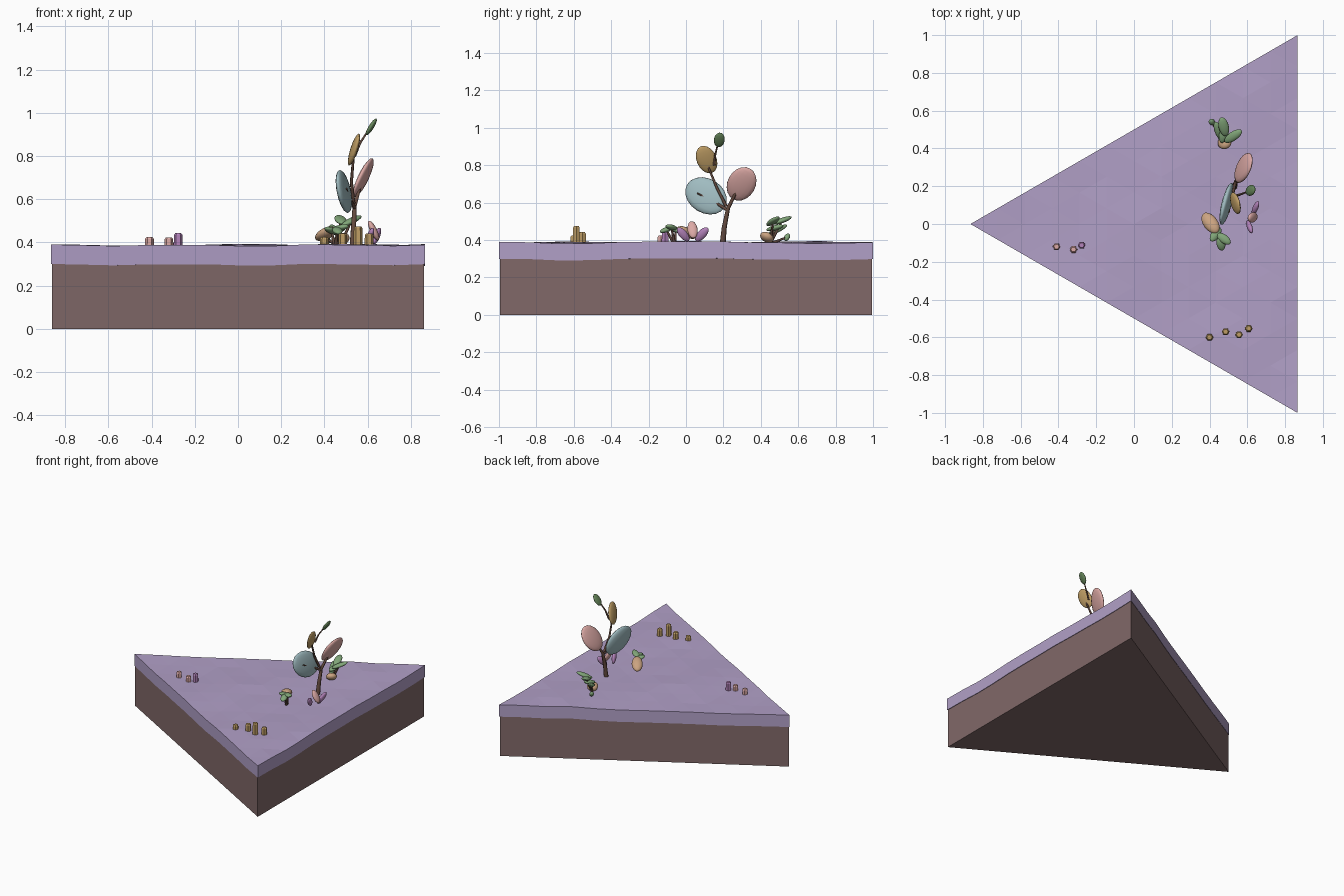
import bpy, bmesh, math, random
from mathutils import Vector, Matrix

if "Cube" in bpy.data.objects:
    bpy.data.objects.remove(bpy.data.objects["Cube"])

random.seed(4)


def material(name, rgb):
    m = bpy.data.materials.new(name)
    m.diffuse_color = (*rgb, 1)
    m.use_nodes = True
    m.node_tree.nodes["Principled BSDF"].inputs["Base Color"].default_value = m.diffuse_color
    return m


MOSS = material("moss", (0.44, 0.35, 0.57))
SOIL = material("soil", (0.22, 0.14, 0.14))
BARK = material("bark", (0.13, 0.07, 0.05))
BLUE = material("blue", (0.35, 0.50, 0.53))
PINK = material("pink", (0.72, 0.40, 0.38))
GOLD = material("gold", (0.52, 0.34, 0.13))
GREEN = material("green", (0.22, 0.38, 0.19))
DARK_GREEN = material("dark_green", (0.13, 0.23, 0.10))
TAN = material("tan", (0.60, 0.37, 0.22))
PURPLE = material("purple", (0.46, 0.23, 0.50))


def finish(bm, name, mat, smooth=False):
    bmesh.ops.recalc_face_normals(bm, faces=bm.faces)
    me = bpy.data.meshes.new(name)
    bm.to_mesh(me)
    bm.free()
    me.materials.append(mat)
    for p in me.polygons:
        p.use_smooth = smooth
    ob = bpy.data.objects.new(name, me)
    bpy.context.collection.objects.link(ob)
    return ob


def leaf(name, centre, along, width, thick, mat, normal=(1, 0, 0)):
    """Flattened ellipsoid: along = half-length vector, normal = facing hint."""
    a = Vector(along)
    u = a.normalized()
    n = Vector(normal)
    n = (n - u * n.dot(u)).normalized()
    s = n.cross(u)
    rot = Matrix((s * width, n * thick, a)).transposed().to_4x4()
    bm = bmesh.new()
    bmesh.ops.create_uvsphere(bm, u_segments=16, v_segments=10, radius=1,
                              matrix=Matrix.Translation(centre) @ rot)
    return finish(bm, name, mat, True)


def stem(name, points, r0, r1):
    """Tapered tube along a short path."""
    cu = bpy.data.curves.new(name, 'CURVE')
    cu.dimensions = '3D'
    cu.bevel_depth = 1
    cu.bevel_resolution = 1
    cu.use_fill_caps = True
    sp = cu.splines.new('POLY')
    sp.points.add(len(points) - 1)
    for i, p in enumerate(points):
        sp.points[i].co = (*p, 1)
        sp.points[i].radius = r0 + (r1 - r0) * i / (len(points) - 1)
    cu.materials.append(BARK)
    ob = bpy.data.objects.new(name, cu)
    bpy.context.collection.objects.link(ob)


def crystal(name, x, y, top, mat, r=0.021):
    """Hexagonal prism with a chamfered top."""
    bm = bmesh.new()
    rings = []
    for z, k in ((0.36, 1), (top - 0.008, 0.95), (top, 0.65)):
        rings.append([bm.verts.new((x + r * k * math.cos(i * math.pi / 3),
                                    y + r * k * math.sin(i * math.pi / 3), z))
                      for i in range(6)])
    for a, b in zip(rings, rings[1:]):
        for i in range(6):
            bm.faces.new((a[i], a[i - 1], b[i - 1], b[i]))
    bm.faces.new(rings[0])
    bm.faces.new(rings[-1])
    finish(bm, name, mat)


# Soil: triangular prism
R3 = math.sqrt(3) / 2
bm = bmesh.new()
base = [bm.verts.new((x * 0.995, y * 0.995, 0)) for x, y in ((-R3, 0), (R3, -1), (R3, 1))]
f = bm.faces.new(base)
ext = bmesh.ops.extrude_face_region(bm, geom=[f])
for v in ext["geom"]:
    if isinstance(v, bmesh.types.BMVert):
        v.co.z = 0.32
finish(bm, "soil_block", SOIL)

# Ground cover: wavy faceted triangle grid, extruded down into a slab
N = 12
bm = bmesh.new()
rows = []
for i in range(N + 1):
    x = -R3 + 2 * R3 * i / N
    row = []
    for j in range(i + 1):
        y = (2 * j - i) / N
        z = 0.387 + 0.005 * math.sin(7 * x + 1.2) * math.cos(5 * y) + random.uniform(-.003, .003)
        row.append(bm.verts.new((x, y, z)))
    rows.append(row)
for i in range(N):
    for j in range(i + 1):
        bm.faces.new((rows[i][j], rows[i + 1][j], rows[i + 1][j + 1]))
        if j < i:
            bm.faces.new((rows[i][j], rows[i + 1][j + 1], rows[i][j + 1]))
ext = bmesh.ops.extrude_face_region(bm, geom=bm.faces[:])
for v in ext["geom"]:
    if isinstance(v, bmesh.types.BMVert):
        v.co.z -= 0.09
finish(bm, "ground_cover", MOSS)

# Tree: trunk, branches and disc leaves
stem("trunk", [(.53, .195, .37), (.535, .205, .47), (.54, .225, .57), (.563, .265, .65),
               (.597, .305, .745)], .016, .005)
stem("blue_branch", [(.54, .222, .56), (.515, .15, .605), (.502, .06, .65)], .01, .004)
stem("gold_branch", [(.535, .215, .58), (.525, .165, .68), (.535, .115, .80), (.545, .1, .85)],
     .009, .004)
stem("green_branch", [(.54, .15, .80), (.565, .157, .86), (.61, .175, .93)], .007, .004)
leaf("blue_leaf", (.49, .107, .636), (-.03, -.1, .062), .092, .024, BLUE)
leaf("pink_leaf", (.58, .297, .70), (.045, .045, .082), .075, .02, PINK)
leaf("gold_leaf", (.537, .11, .83), (.024, -.032, .07), .053, .016, GOLD)
leaf("green_leaf", (.617, .178, .935), (.024, .006, .038), .029, .012, DARK_GREEN)

# Back bush
UP = (0, 0, 1)
leaf("back_bush_pod", (.48, .432, .415), (.02, -.025, .02), .038, .025, TAN, UP)
for i, (c, a, w) in enumerate([
        ((.45, .49, .455), (-.02, .05, .025), .022),
        ((.475, .515, .505), (-.012, .05, .018), .027),
        ((.525, .465, .50), (.045, .03, .022), .024),
        ((.475, .475, .465), (.012, .045, .012), .024),
        ((.412, .54, .415), (-.01, .01, .018), .016)]):
    leaf(f"back_bush_leaf_{i}", c, a, w, .014, GREEN, UP)
    stem(f"back_bush_stem_{i}", [(.47, .45, .38), c], .009, .005)

# Middle bush
leaf("middle_bush_pod", (.405, .005, .44), (.037, -.05, .025), .038, .025, TAN, UP)
for i, (c, a) in enumerate([((.432, -.055, .455), (-.025, -.035, .012)),
                            ((.475, -.078, .468), (.035, -.025, .008)),
                            ((.46, -.105, .455), (.008, -.035, -.012))]):
    leaf(f"middle_bush_leaf_{i}", c, a, .023, .014, GREEN, UP)
    stem(f"middle_bush_stem_{i}", [(.45, -.06, .37), c], .010, .005)

# Right sprout
leaf("sprout_leaf_left", (.612, -.015, .43), (.012, -.03, .035), .022, .014, PURPLE)
leaf("sprout_leaf_mid", (.628, .035, .455), (-.022, -.006, .045), .027, .016, PINK)
leaf("sprout_leaf_right", (.643, .085, .43), (.015, .032, .035), .023, .014, PURPLE)

# Crystal clusters
for i, (x, y, t, m) in enumerate([
        (-.41, -.12, .425, PINK), (-.32, -.135, .423, PINK), (-.277, -.112, .443, PURPLE),
        (.40, -.60, .425, GOLD), (.485, -.57, .442, GOLD), (.556, -.586, .475, GOLD),
        (.607, -.553, .442, GOLD)]):
    crystal(f"crystal_{i}", x, y, t, m)
